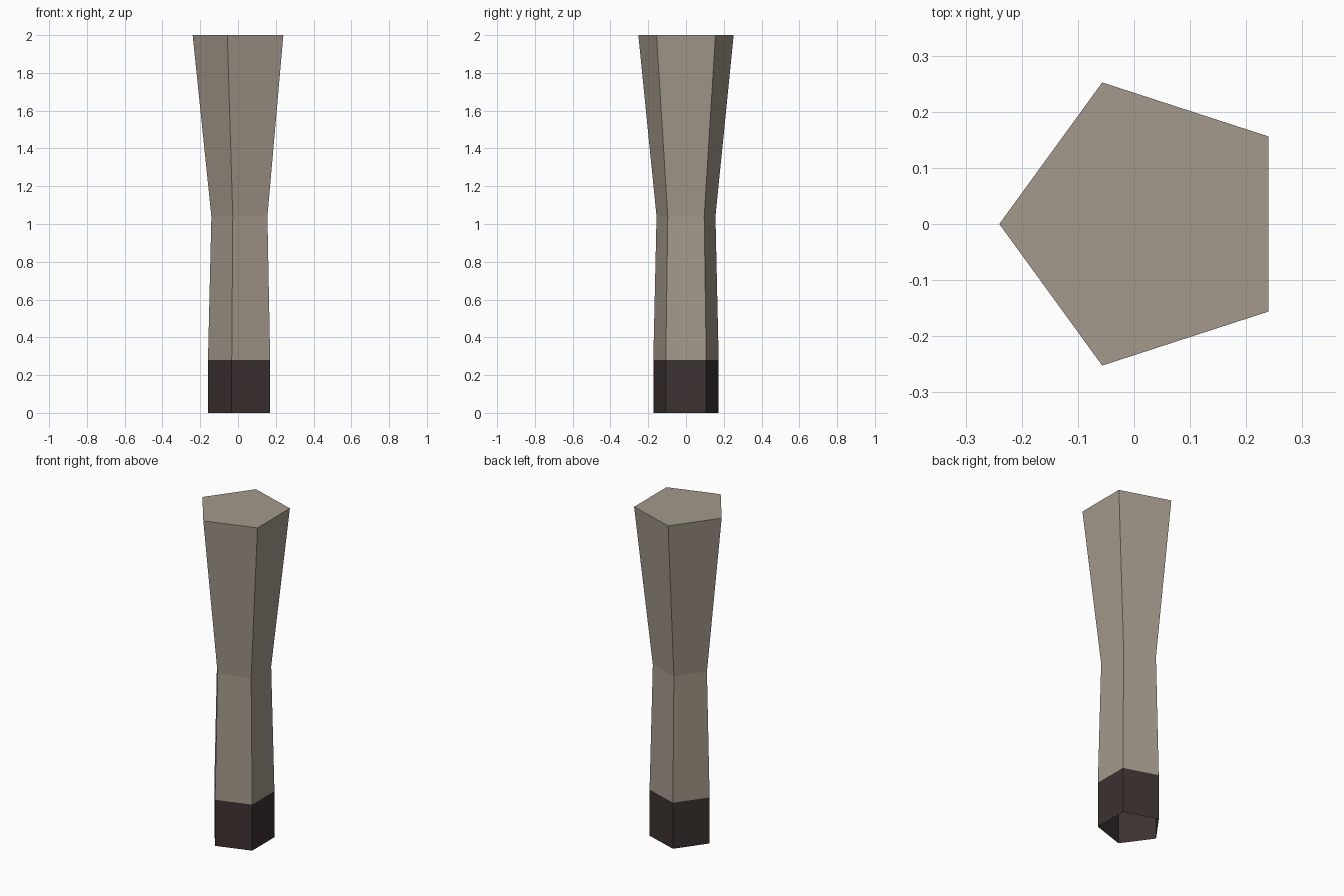
import bpy, bmesh
from math import cos, sin, pi

if "Cube" in bpy.data.objects:
    bpy.data.objects.remove(bpy.data.objects["Cube"])

SIDES = 5


def material(name, color):
    m = bpy.data.materials.new(name)
    m.diffuse_color = (*color, 1)
    m.use_nodes = True
    m.node_tree.nodes["Principled BSDF"].inputs["Base Color"].default_value = m.diffuse_color
    return m


def pentagon_tube(name, rings, mat, cap_top=False):
    """Loft pentagons given as (z, radius, centre x), one point facing -x."""
    bm = bmesh.new()
    loops = []
    for z, r, cx in rings:
        angles = [pi + 2 * pi * i / SIDES for i in range(SIDES)]
        loops.append([bm.verts.new((cx + r * cos(a), r * sin(a), z)) for a in angles])
    for low, high in zip(loops, loops[1:]):
        for i in range(SIDES):
            j = (i + 1) % SIDES
            bm.faces.new((low[i], low[j], high[j], high[i]))
    if cap_top:
        bm.faces.new(loops[-1])
    mesh = bpy.data.meshes.new(name)
    bm.to_mesh(mesh)
    bm.free()
    mesh.materials.append(mat)
    obj = bpy.data.objects.new(name, mesh)
    bpy.context.collection.objects.link(obj)
    return obj


stone = material("beige", (0.37, 0.32, 0.26))
dark = material("dark_brown", (0.045, 0.032, 0.029))

# Dark foot, open underneath
pentagon_tube("foot", [(0, 0.182, 0.023), (0.28, 0.182, 0.023)], dark)

# Waisted post, flaring to a closed flat top
pentagon_tube("post", [(0.28, 0.182, 0.023), (1.04, 0.164, 0.023),
                       (2.0, 0.2653, 0.0253)], stone, cap_top=True)
